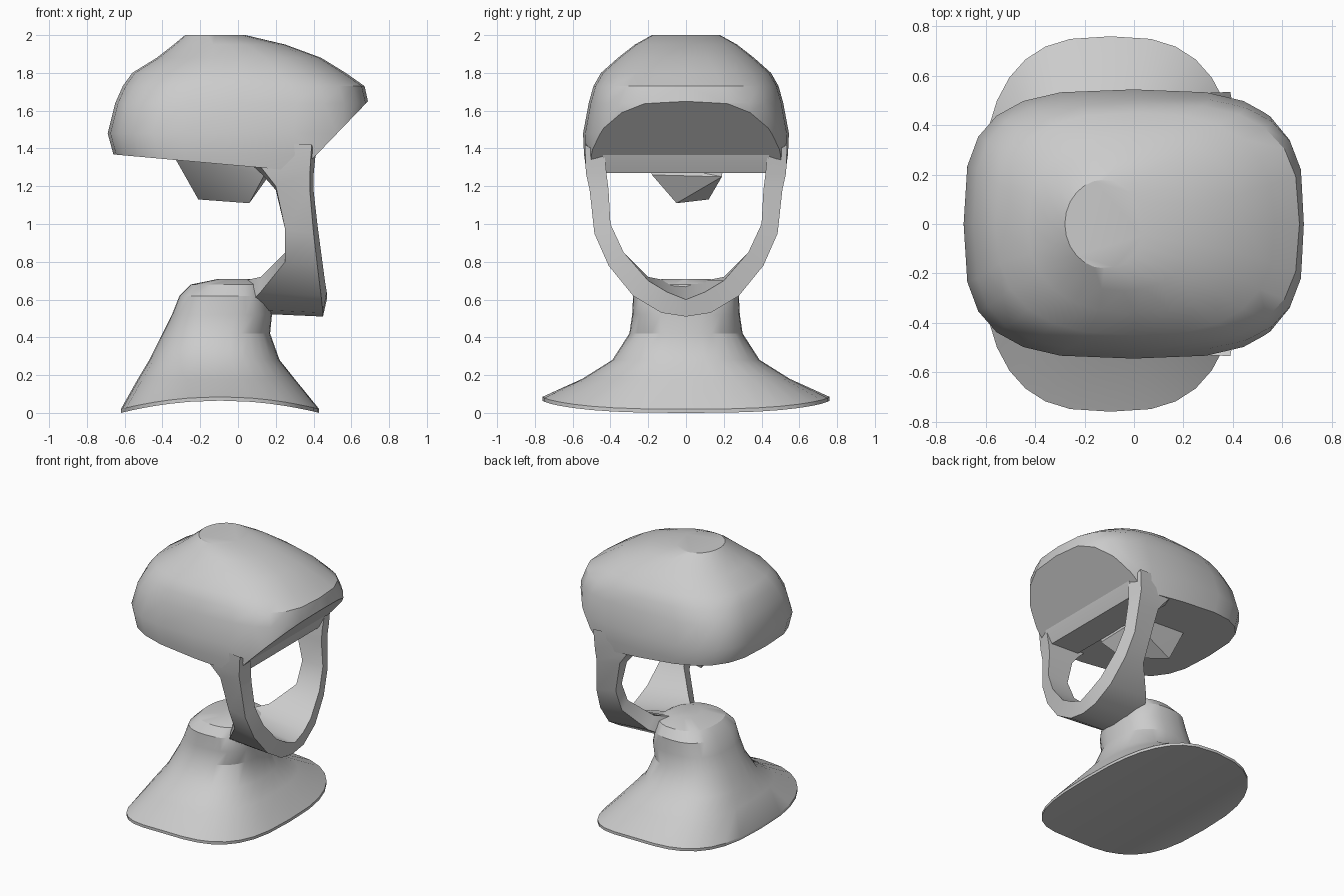
import bpy, bmesh, math
from mathutils import Vector

old = bpy.data.objects.get("Cube")
if old:
    bpy.data.objects.remove(old, do_unlink=True)

grey = bpy.data.materials.new("plain_grey")
grey.use_nodes = True
colour = (0.6, 0.6, 0.6, 1)
grey.diffuse_color = colour
grey.node_tree.nodes["Principled BSDF"].inputs["Base Color"].default_value = colour


def finish(bm, name, angle=30):
    """Turn a bmesh into a shaded object."""
    bmesh.ops.recalc_face_normals(bm, faces=bm.faces)
    mesh = bpy.data.meshes.new(name)
    bm.to_mesh(mesh)
    bm.free()
    mesh.materials.append(grey)
    ob = bpy.data.objects.new(name, mesh)
    bpy.context.collection.objects.link(ob)
    bpy.ops.object.select_all(action='DESELECT')
    ob.select_set(True)
    bpy.context.view_layer.objects.active = ob
    bpy.ops.object.shade_smooth_by_angle(angle=math.radians(angle))
    return ob


def oval(bm, level, count, lift=None):
    """Squared oval at one height; level is z, x min, x max, half width, squareness."""
    z, x0, x1, half, power = level
    ring = []
    for i in range(count):
        a = 2 * math.pi * i / count
        c, s = math.cos(a), math.sin(a)
        u = math.copysign(abs(c) ** (2 / power), c)
        v = math.copysign(abs(s) ** (2 / power), s)
        h = z + (lift * (1 - u * u) if lift else 0)
        ring.append(bm.verts.new(((x0 + x1) / 2 + u * (x1 - x0) / 2, v * half, h)))
    return ring


def bridge(bm, rings):
    for a, b in zip(rings, rings[1:]):
        for i in range(len(a)):
            j = (i + 1) % len(a)
            bm.faces.new((a[i], a[j], b[j], b[i]))


# Head shell: dome trimmed by a sloping brow plane and a tilted lower plane
dome = [
    (1.15, -0.60, 0.66, 0.51, 3.2),
    (1.37, -0.66, 0.68, 0.54, 3.2),
    (1.48, -0.69, 0.685, 0.545, 3.2),
    (1.64, -0.65, 0.69, 0.515, 3.2),
    (1.73, -0.61, 0.67, 0.49, 2.9),
    (1.80, -0.56, 0.57, 0.45, 2.6),
    (1.88, -0.43, 0.44, 0.36, 2.4),
    (1.95, -0.34, 0.25, 0.27, 2.2),
    (2.00, -0.28, 0.04, 0.18, 2.0),
]
bm = bmesh.new()
rings = [oval(bm, level, 24) for level in dome]
bridge(bm, rings)
bm.faces.new(rings[0])
bm.faces.new(rings[-1])
cuts = [((0.1, 0, 1.30), (-0.09, 0, -1)), ((0.40, 0, 1.35), (1.04, 0, -1))]
for point, normal in cuts:
    cut = bmesh.ops.bisect_plane(
        bm, geom=bm.verts[:] + bm.edges[:] + bm.faces[:],
        plane_co=point, plane_no=Vector(normal).normalized(), clear_outer=True)
    edges = [e for e in cut["geom_cut"] if isinstance(e, bmesh.types.BMEdge)]
    bmesh.ops.holes_fill(bm, edges=edges)
finish(bm, "head_shell")

# Bust: flared shoulders rising into the neck, with an arched underside
bust = [
    (0.02, -0.62, 0.43, 0.76, 2.8),
    (0.18, -0.53, 0.30, 0.55, 2.6),
    (0.28, -0.47, 0.22, 0.39, 2.4),
    (0.42, -0.40, 0.17, 0.30, 2.4),
    (0.52, -0.35, 0.18, 0.285, 2.6),
    (0.62, -0.31, 0.16, 0.28, 2.6),
    (0.68, -0.25, 0.15, 0.23, 2.4),
    (0.71, -0.10, 0.10, 0.12, 2.0),
]
bm = bmesh.new()
count = 32
base = oval(bm, (0, -0.62, 0.43, 0.76, 2.8), count, 0.065)
rings = [base, oval(bm, bust[0], count, 0.065)]
rings += [oval(bm, level, count) for level in bust[1:]]
bridge(bm, rings)
bm.faces.new(rings[-1])
# Underside made of strips running from side to side
for i in range(count // 2):
    strip = [base[i], base[i + 1], base[-i - 1], base[-i % count]]
    bm.faces.new(list(dict.fromkeys(strip)))
finish(bm, "neck_and_shoulders")

# Face frame: outer y, z; inner y, z; front x, back x; rise of the inner back edge
half = [
    (0.535, 1.42, 0.43, 1.36, 0.41, 0.02, 0),
    (0.53, 1.27, 0.42, 1.26, 0.40, 0.13, 0),
    (0.51, 1.18, 0.41, 1.18, 0.40, 0.20, 0),
    (0.485, 0.95, 0.40, 1.00, 0.42, 0.25, 0),
    (0.41, 0.78, 0.33, 0.85, 0.44, 0.25, 0),
    (0.28, 0.62, 0.20, 0.70, 0.46, 0.12, 0.02),
    (0.13, 0.53, 0.10, 0.64, 0.47, 0.03, 0.06),
    (0, 0.51, 0, 0.60, 0.47, 0, 0.10),
]
stations = [(1, s) for s in half] + [(-1, s) for s in reversed(half[:-1])]
bm = bmesh.new()
rings = []
for side, (oy, oz, iy, iz, front, back, rise) in stations:
    corners = [(front - 0.02, oy, oz), (front, iy, iz),
               (back, iy, iz + rise), (back, oy * 0.97, oz + 0.02)]
    rings.append([bm.verts.new((x, side * y, z)) for x, y, z in corners])
bridge(bm, rings)
bm.faces.new(rings[0])
bm.faces.new(rings[-1])
finish(bm, "face_frame", 35)


def hull(name, points):
    bm = bmesh.new()
    for p in points:
        bm.verts.new(p)
    bmesh.ops.convex_hull(bm, input=bm.verts[:])
    finish(bm, name, 20)


# Brow band across the top of the face opening
section = [(0.40, 1.33), (0.37, 1.27), (0.14, 1.28), (0.14, 1.38), (0.42, 1.38)]
hull("brow_band", [(x, y, z) for x, z in section for y in (-0.44, 0.44)])

# Faceted stub hanging under the head shell
hull("hanging_stub", [
    (-0.34, -0.10, 1.36), (-0.30, 0.18, 1.36), (0.05, 0.20, 1.34),
    (0.12, -0.20, 1.33), (0.16, 0.19, 1.25), (0.14, -0.18, 1.26),
    (-0.21, 0.12, 1.13), (0.06, -0.05, 1.11)])
